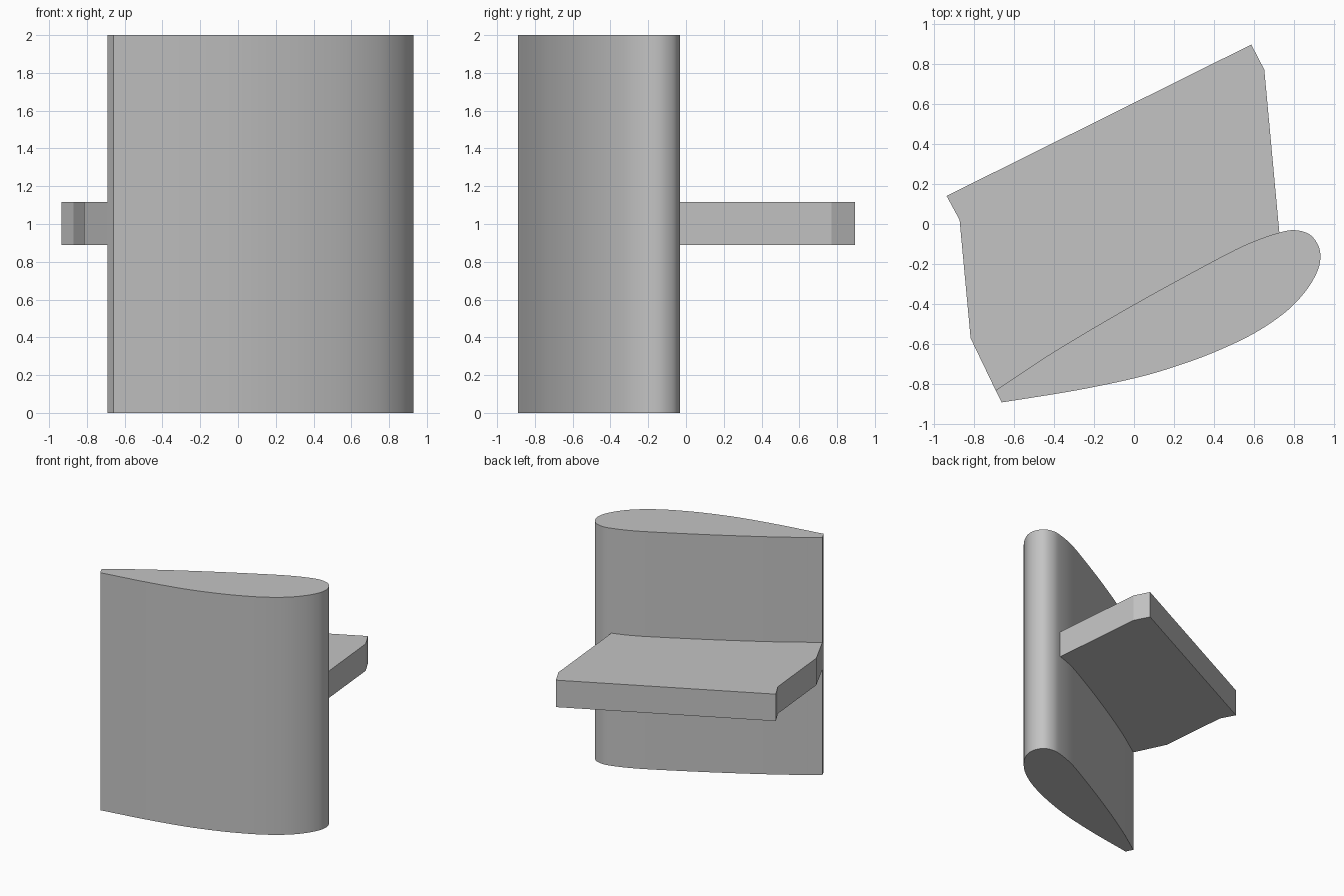
import bpy, bmesh, math
from mathutils import Vector

cube = bpy.data.objects.get("Cube")
if cube:
    bpy.data.objects.remove(cube, do_unlink=True)

grey = bpy.data.materials.new("light_grey")
grey.use_nodes = True
colour = (0.55, 0.55, 0.55, 1)
grey.diffuse_color = colour
grey.node_tree.nodes["Principled BSDF"].inputs["Base Color"].default_value = colour


def smooth_path(points, steps):
    """Catmull-Rom curve through the points, open at both ends."""
    p = [Vector(q) for q in points]
    p = [2 * p[0] - p[1]] + p + [2 * p[-1] - p[-2]]
    path = []
    for a, b, c, d in zip(p, p[1:], p[2:], p[3:]):
        for i in range(steps):
            t = i / steps
            path.append(0.5 * (2 * b + (c - a) * t + (2 * a - 5 * b + 4 * c - d) * t ** 2
                               + (3 * b - a - 3 * c + d) * t ** 3))
    return path + [p[-2]]


def prism(name, outline, bottom, top):
    """Extrude a flat outline upwards."""
    bm = bmesh.new()
    base = bm.faces.new([bm.verts.new((x, y, bottom)) for x, y in outline])
    new = bmesh.ops.extrude_face_region(bm, geom=[base])["geom"]
    verts = [v for v in new if isinstance(v, bmesh.types.BMVert)]
    bmesh.ops.translate(bm, verts=verts, vec=(0, 0, top - bottom))
    bmesh.ops.recalc_face_normals(bm, faces=bm.faces)
    mesh = bpy.data.meshes.new(name)
    bm.to_mesh(mesh)
    bm.free()
    mesh.materials.append(grey)
    obj = bpy.data.objects.new(name, mesh)
    bpy.context.collection.objects.link(obj)
    return obj


# Upright wing section: blunt trailing edge, rounded leading edge
wing_points = [
    (-0.66, -0.89), (-0.3, -0.832), (0, -0.77), (0.2, -0.713), (0.4, -0.64),
    (0.6, -0.545), (0.76, -0.436), (0.86, -0.33), (0.915, -0.235), (0.93, -0.165),
    (0.918, -0.105), (0.876, -0.052), (0.805, -0.031), (0.725, -0.043),
    (0.58, -0.094), (0.4, -0.183), (0, -0.402), (-0.4, -0.638), (-0.69, -0.83)]
wing = prism("wing_section", smooth_path(wing_points, 6), 0, 2)

bpy.ops.object.select_all(action="DESELECT")
wing.select_set(True)
bpy.context.view_layer.objects.active = wing
bpy.ops.object.shade_smooth_by_angle(angle=math.radians(30))

# Flat shelf at mid height, its inner edge sunk into the wing
shelf_points = [
    (-0.69, -0.83), (0, -0.5), (0.72, -0.15), (0.725, -0.043),
    (0.65, 0.77), (0.585, 0.895), (-0.935, 0.14), (-0.87, 0.02), (-0.815, -0.57)]
prism("shelf", shelf_points, 0.89, 1.117)
